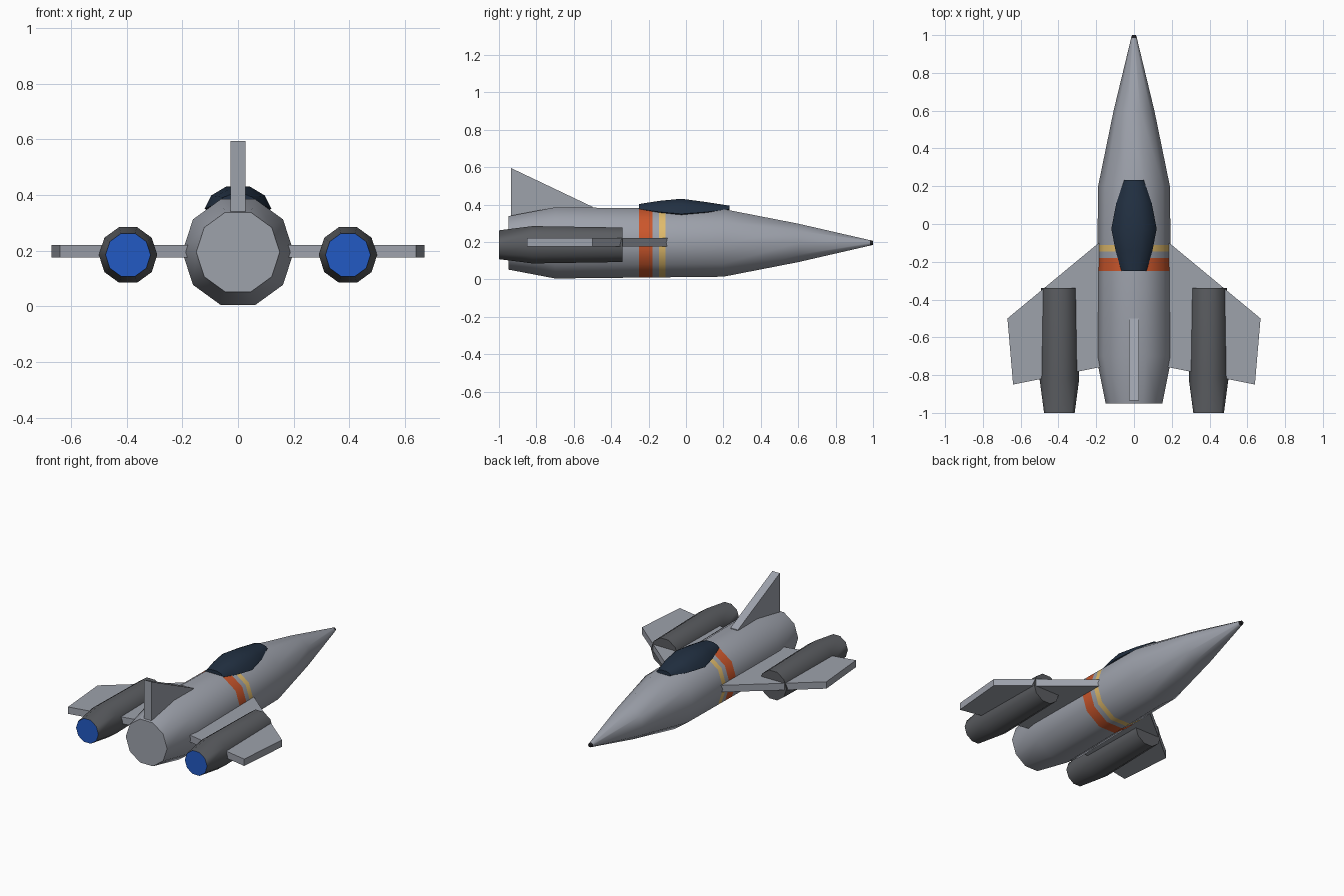
import bpy, bmesh, math

if "Cube" in bpy.data.objects:
    bpy.data.objects.remove(bpy.data.objects["Cube"])


def material(name, rgb):
    m = bpy.data.materials.new(name)
    m.diffuse_color = (*rgb, 1)
    m.use_nodes = True
    m.node_tree.nodes["Principled BSDF"].inputs["Base Color"].default_value = m.diffuse_color
    return m


GREY = material("hull_grey", (0.34, 0.36, 0.41))
DARK = material("engine_grey", (0.105, 0.11, 0.12))
ORANGE = material("stripe_orange", (0.60, 0.095, 0.025))
YELLOW = material("stripe_yellow", (0.75, 0.50, 0.15))
GLASS = material("canopy_glass", (0.016, 0.03, 0.055))
BLUE = material("exhaust_blue", (0.016, 0.10, 0.55))
BLACK = material("tip_black", (0.015, 0.015, 0.018))


def finish(bm, name, mats, smooth=False):
    bmesh.ops.recalc_face_normals(bm, faces=bm.faces)
    me = bpy.data.meshes.new(name)
    bm.to_mesh(me)
    bm.free()
    for m in mats:
        me.materials.append(m)
    ob = bpy.data.objects.new(name, me)
    bpy.context.collection.objects.link(ob)
    if smooth:
        bpy.ops.object.select_all(action='DESELECT')
        ob.select_set(True)
        bpy.context.view_layer.objects.active = ob
        bpy.ops.object.shade_smooth_by_angle(angle=math.radians(42))
    return ob


def loft(sections):
    """Skin closed point loops together and cap both ends."""
    bm = bmesh.new()
    rings = [[bm.verts.new(p) for p in s] for s in sections]
    n = len(rings[0])
    for a, b in zip(rings, rings[1:]):
        for i in range(n):
            j = (i + 1) % n
            bm.faces.new((a[i], a[j], b[j], b[i]))
    bm.faces.new(rings[0])
    bm.faces.new(rings[-1])
    return bm


def decagon(y, r, cx, cz):
    return [(cx + r * math.cos(k * math.tau / 10), y, cz + r * math.sin(k * math.tau / 10))
            for k in range(10)]


def slab(outline, offset):
    """Extrude a flat outline along an offset vector."""
    return loft([outline, [tuple(a + b for a, b in zip(p, offset)) for p in outline]])


# Fuselage with painted bands between extra rings
def hull_r(y):
    return 0.2 - 0.01 * (y + 0.7) / 0.9


bands = [-0.25, -0.18, -0.145, -0.11]
stations = [(-0.95, 0.15), (-0.7, 0.2)] + [(y, hull_r(y)) for y in bands]
stations += [(0.2, 0.19), (0.6, 0.108), (0.985, 0.015), (1.0, 0.011)]
bm = loft([decagon(y, r, 0, 0.195) for y, r in stations])
for f in bm.faces:
    y = f.calc_center_median().y
    if -0.25 < y < -0.18:
        f.material_index = 1
    elif -0.145 < y < -0.11:
        f.material_index = 2
    elif y > 0.985:
        f.material_index = 3
finish(bm, "fuselage", [GREY, ORANGE, YELLOW, BLACK], True)


# Canopy: half-width, side height, top height per station
def canopy_ring(y, w, z0, z1):
    h = z1 - z0
    half = [(w, z0), (w * 0.8, z0 + h * 0.6), (w * 0.35, z1)]
    pts = half + [(-x, z) for x, z in reversed(half)]
    pts += [(-w * 0.5, z0 - 0.02), (w * 0.5, z0 - 0.02)]
    return [(x, y, z) for x, z in pts]


finish(loft([canopy_ring(-0.25, 0.066, 0.376, 0.403),
             canopy_ring(-0.14, 0.098, 0.360, 0.420),
             canopy_ring(-0.025, 0.12, 0.350, 0.431),
             canopy_ring(0.11, 0.094, 0.360, 0.413),
             canopy_ring(0.232, 0.052, 0.376, 0.394)]),
       "canopy", [GLASS], True)

# Tail fin
finish(slab([(-0.027, -0.5, 0.388), (-0.027, -0.935, 0.595),
             (-0.027, -0.935, 0.30), (-0.027, -0.5, 0.34)], (0.054, 0, 0)),
       "tail_fin", [GREY])

for side, s in (("right", 1), ("left", -1)):
    # Wing
    finish(slab([(s * x, y, 0.175) for x, y in
                 [(0.15, -0.07), (0.67, -0.5), (0.64, -0.85), (0.15, -0.752)]],
                (0, 0, 0.045)), side + "_wing", [GREY])
    # Engine with a glowing exhaust face
    bm = loft([decagon(y, r, s * 0.395, 0.185) for y, r in
               [(-1.0, 0.081), (-0.82, 0.105), (-0.34, 0.097)]])
    back = [f for f in bm.faces if f.calc_center_median().y < -0.99]
    bmesh.ops.inset_region(bm, faces=back, thickness=0.003)
    back[0].material_index = 1
    finish(bm, side + "_engine", [DARK, BLUE], True)
